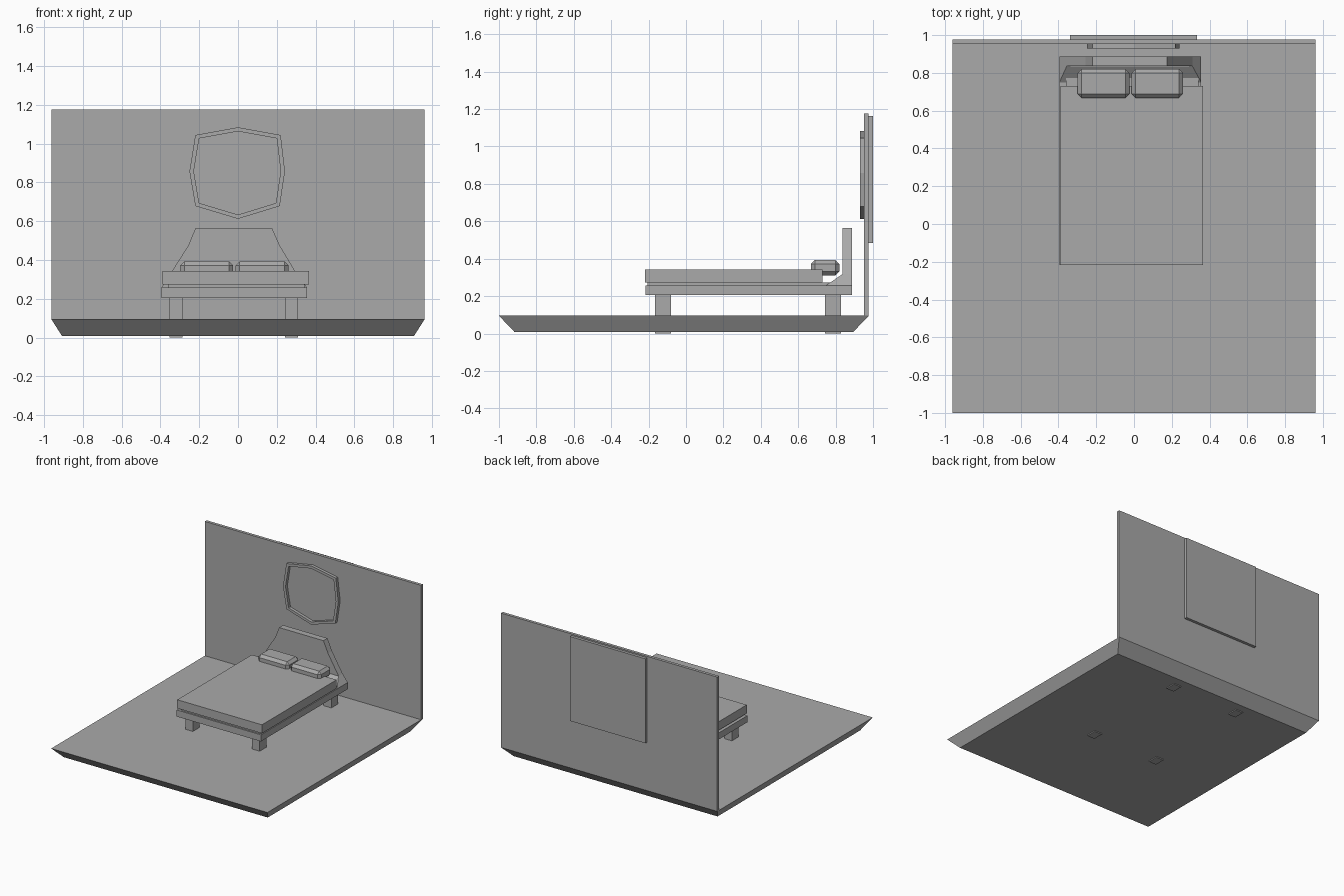
import bpy
import bmesh

if "Cube" in bpy.data.objects:
    bpy.data.objects.remove(bpy.data.objects["Cube"], do_unlink=True)

# Single flat colour
grey = bpy.data.materials.new("plain grey")
grey.use_nodes = True
colour = (0.4, 0.4, 0.4, 1)
grey.diffuse_color = colour
grey.node_tree.nodes["Principled BSDF"].inputs["Base Color"].default_value = colour


def finish(name, bm):
    bmesh.ops.recalc_face_normals(bm, faces=bm.faces)
    mesh = bpy.data.meshes.new(name)
    bm.to_mesh(mesh)
    bm.free()
    mesh.materials.append(grey)
    obj = bpy.data.objects.new(name, mesh)
    bpy.context.collection.objects.link(obj)
    return obj


def loft(name, loops, closed=False):
    """Skin matching loops of points; cap the ends or join them in a ring."""
    bm = bmesh.new()
    rings = [[bm.verts.new(p) for p in loop] for loop in loops]
    count = len(rings[0])
    pairs = list(zip(rings, rings[1:]))
    if closed:
        pairs.append((rings[-1], rings[0]))
    else:
        bm.faces.new(rings[0])
        bm.faces.new(rings[-1])
    for a, b in pairs:
        for i in range(count):
            j = (i + 1) % count
            bm.faces.new((a[i], a[j], b[j], b[i]))
    return finish(name, bm)


def rect(x, y, z):
    return [(x[0], y[0], z), (x[1], y[0], z), (x[1], y[1], z), (x[0], y[1], z)]


def box(name, x, y, z):
    return loft(name, [rect(x, y, z[0]), rect(x, y, z[1])])


# Room shell: floor with sloping underside, back wall, panel behind it
loft("floor", [rect((-0.907, 0.907), (-0.917, 0.894), 0.008),
               rect((-0.962, 0.962), (-1, 0.977), 0.095)])
box("back_wall", (-0.962, 0.962), (0.953, 0.977), (0.095, 1.175))
box("rear_panel", (-0.339, 0.333), (0.977, 1.0), (0.485, 1.164))

# Bed frame, slats and mattress
BED_X = (-0.395, 0.356)
box("bed_frame", BED_X, (-0.217, 0.887), (0.205, 0.258))
box("slat_base", (-0.36, 0.342), (-0.205, 0.8), (0.258, 0.273))
box("mattress", (-0.388, 0.366), (-0.218, 0.73), (0.273, 0.342))

# Legs
for end, y in (("front", (-0.167, -0.081)), ("back", (0.744, 0.83))):
    for side, x in (("right", (-0.352, -0.285)), ("left", (0.242, 0.31))):
        box(f"{end}_{side}_leg", x, y, (0, 0.205))

# Tapered headboard with a sloping foot in front
outline = [(*BED_X, 0.258), (-0.357, 0.31, 0.316),
           (-0.256, 0.215, 0.475), (-0.219, 0.175, 0.565)]
loft("headboard", [rect((a, b), (0.836, 0.887), z) for a, b, z in outline])
loft("headboard_foot", [rect(BED_X, (0.75, 0.84), 0.258),
                        rect((-0.357, 0.31), (0.834, 0.84), 0.316)])

# Pillows with chamfered edges
for side, x in (("right", (-0.298, -0.025)), ("left", (-0.012, 0.26))):
    pillow = box(f"{side}_pillow", x, (0.668, 0.82), (0.31, 0.393))
    chamfer = pillow.modifiers.new("chamfer", "BEVEL")
    chamfer.width = 0.021
    chamfer.segments = 1

# Eight-sided mirror frame on the wall
outer = [(0, 1.084), (0.22, 1.044), (0.242, 0.857), (0.215, 0.678),
         (0, 0.612), (-0.22, 0.678), (-0.25, 0.857), (-0.22, 1.044)]
CENTRE_X, CENTRE_Z = -0.003, 0.85


def frame_loop(scale, y):
    return [(CENTRE_X + (x - CENTRE_X) * scale, y,
             CENTRE_Z + (z - CENTRE_Z) * scale) for x, z in outer]


loft("mirror_frame", [frame_loop(1, 0.929), frame_loop(1, 0.953),
                      frame_loop(0.91, 0.953), frame_loop(0.91, 0.929)], closed=True)
